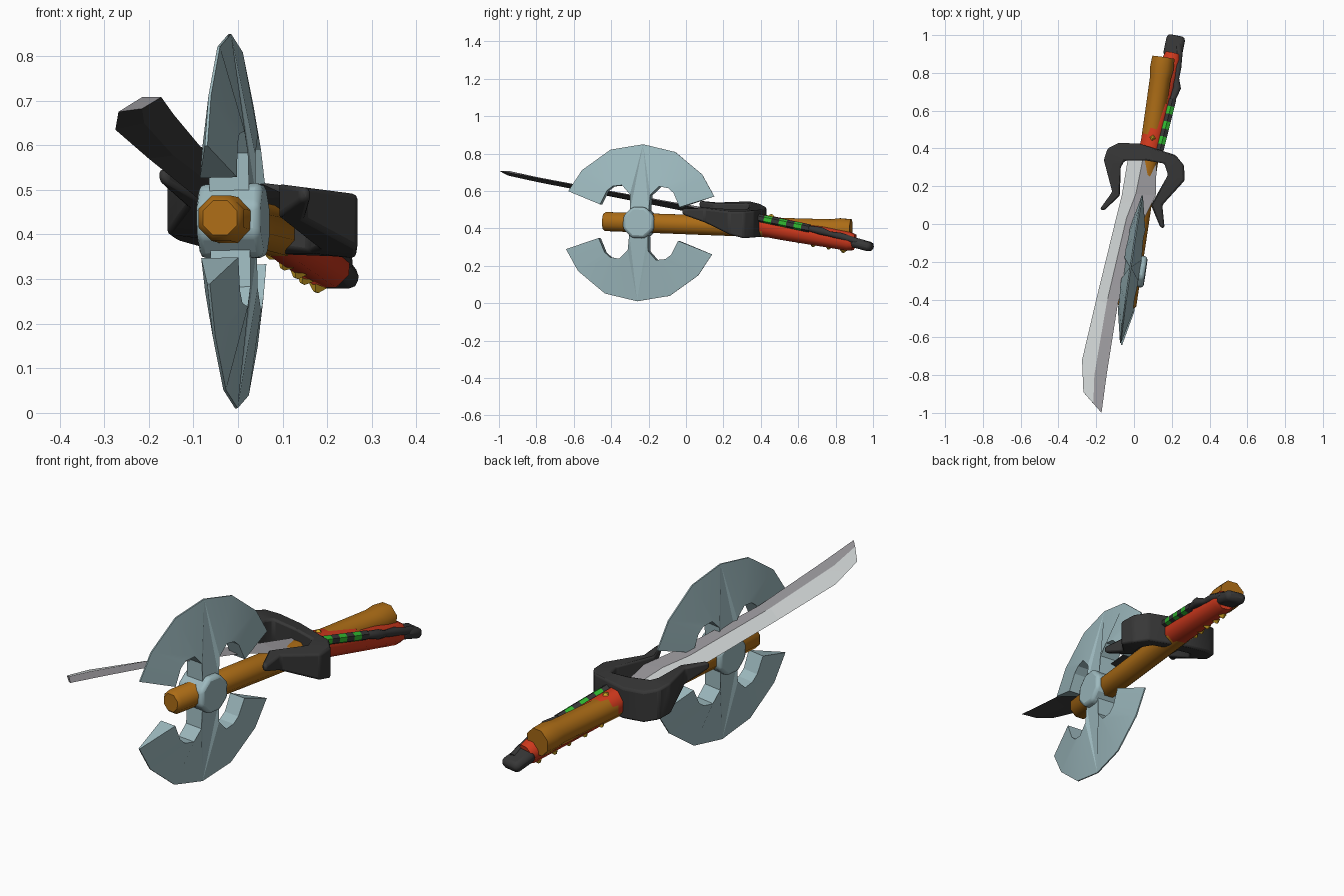
import bpy, bmesh, math
from mathutils import Vector, Matrix

cube = bpy.data.objects.get("Cube")
if cube:
    bpy.data.objects.remove(cube, do_unlink=True)


def material(name, rgb):
    m = bpy.data.materials.new(name)
    m.use_nodes = True
    m.diffuse_color = (*rgb, 1)
    m.node_tree.nodes["Principled BSDF"].inputs["Base Color"].default_value = (*rgb, 1)
    return m


STEEL = material("pale blue steel", (.34, .49, .52))
WOOD = material("orange brown wood", (.41, .15, .008))
RED = material("red wrap", (.62, .04, .012))
BLACK = material("black metal", (.038, .038, .038))
SILVER = material("light silver", (.60, .63, .63))
GREY = material("grey silver", (.34, .33, .35))
DARK = material("dark underside", (.06, .06, .06))
GREEN = material("green band", (.03, .48, .03))
YELLOW = material("yellow stud", (.72, .42, .02))


def finish(name, bm, mats, matrix=None, smooth=35):
    bmesh.ops.remove_doubles(bm, verts=bm.verts, dist=1e-5)
    bmesh.ops.recalc_face_normals(bm, faces=bm.faces)
    me = bpy.data.meshes.new(name)
    bm.to_mesh(me)
    bm.free()
    if matrix:
        me.transform(matrix)
    for m in mats:
        me.materials.append(m)
    ob = bpy.data.objects.new(name, me)
    bpy.context.collection.objects.link(ob)
    bpy.ops.object.select_all(action='DESELECT')
    ob.select_set(True)
    bpy.context.view_layer.objects.active = ob
    bpy.ops.object.shade_smooth_by_angle(angle=math.radians(smooth))
    return ob


def bevel(ob, width, segments=2):
    b = ob.modifiers.new("soft edges", 'BEVEL')
    b.width, b.segments, b.limit_method = width, segments, 'ANGLE'


def tube(name, path, radii, mat, sides=8):
    """Closed tube through a list of points."""
    bm = bmesh.new()
    pts = [Vector(p) for p in path]
    rings = []
    for i, p in enumerate(pts):
        d = (pts[min(i + 1, len(pts) - 1)] - pts[max(i - 1, 0)]).normalized()
        a = Vector((0, 0, 1)).cross(d).normalized()
        b = d.cross(a)
        angles = [math.tau * (k + .5) / sides for k in range(sides)]
        rings.append([bm.verts.new(p + radii[i] * (a * math.cos(t) + b * math.sin(t)))
                      for t in angles])
    for r, s in zip(rings, rings[1:]):
        for k in range(sides):
            n = (k + 1) % sides
            bm.faces.new((r[k], r[n], s[n], s[k]))
    bm.faces.new(rings[0])
    bm.faces.new(rings[-1])
    return finish(name, bm, [mat], smooth=50)


# Axe frame: y runs along the handle, z up through the blades
U = Vector((.148, 1, -.036)).normalized()
W = U.cross(Vector((-.018, .035, 1))).normalized()
V = W.cross(U)
AXE = Matrix((W, U, V)).transposed().to_4x4()
AXE.translation = (-.011, -.245, .43)

# Axe handle
shape = [(-.2, .042), (-.185, .055), (.3, .057), (.8, .058), (1.03, .06), (1.08, .068), (1.14, .064)]
tube("axe_handle", [AXE @ Vector((0, u, 0)) for u, r in shape], [r for u, r in shape], WOOD)

# Axe hub
bm = bmesh.new()
bmesh.ops.create_cone(bm, cap_ends=True, segments=8, radius1=.09, radius2=.09, depth=.145,
                      matrix=Matrix.Rotation(math.pi / 2, 4, 'Y') @ Matrix.Rotation(math.pi / 8, 4, 'Z'))
bevel(finish("axe_hub", bm, [STEEL], AXE), .015)

# Axe blades: a wedge-section half fan, mirrored front/back and up/down
inner = [(0, .06), (.05, .06), (.055, .15), (.1, .197), (.15, .19), (.18, .165), (.215, .09)]
arc = [(0, .42), (.175, .385), (.325, .27), (.395, .155)]
outer = [arc[i] for i in (0, 0, 0, 1, 2, 2, 3)]


def half_thick(p):
    return max(.003, min(.045, .045 * (.42 - math.hypot(*p)) / .2))


def fan(name, up):
    bm = bmesh.new()

    def face(pts):
        unique = list(dict.fromkeys(pts))
        if len(unique) > 2:
            bm.faces.new([bm.verts.new(p) for p in unique])

    for su in (-1, 1):
        def vert(p, side):
            return (side * half_thick(p), su * p[0], up * p[1])
        for i in range(len(inner) - 1):
            a, b, c, d = inner[i], inner[i + 1], outer[i + 1], outer[i]
            for side in (-1, 1):
                face([vert(p, side) for p in (a, b, c, d)])
            for p, q in ((a, b), (c, d)):
                if p != q:
                    face([vert(p, -1), vert(q, -1), vert(q, 1), vert(p, 1)])
        p, q = inner[-1], outer[-1]
        face([vert(p, -1), vert(q, -1), vert(q, 1), vert(p, 1)])
    finish(name, bm, [STEEL], AXE, 25)


fan("upper_axe_blade", 1)
fan("lower_axe_blade", -1)

# Sword blade: left edge, ridge and right edge at each station
stations = [
    ((-.268, -.89, .675), (-.215, -.95, .695), (-.172, -1, .708)),
    ((-.275, -.72, .635), (-.21, -.8, .662), (-.145, -.8, .67)),
    ((-.2, -.4, .57), (-.145, -.42, .59), (-.085, -.42, .598)),
    ((-.095, .03, .485), (-.04, .03, .51), (.03, -.02, .525)),
    ((-.065, .15, .46), (.01, .16, .49), (.115, .15, .485)),
    ((-.03, .36, .425), (.05, .36, .45), (.12, .34, .435))]
bm = bmesh.new()
rows = []
for left, mid, right in stations:
    up = Vector((0, 0, .013))
    rows.append([bm.verts.new(p) for p in
                 (left, Vector(mid) + up, right, Vector(mid) - up)])
for r, s in zip(rows, rows[1:]):
    for k in range(4):
        n = (k + 1) % 4
        f = bm.faces.new((r[k], r[n], s[n], s[k]))
        f.material_index = (0, 1, 2, 2)[k]
for r in (rows[0], rows[-1]):
    bm.faces.new(r).material_index = 1
finish("sword_blade", bm, [SILVER, GREY, DARK], smooth=5)

# Sword guard: curved horns, tall at the back and thin at the tips
outline = [(-.18, .08), (-.115, .17), (-.16, .34), (-.14, .4), (-.08, .43), (.03, .425),
           (.22, .365), (.265, .31), (.268, .23), (.15, .1), (.162, -.02), (.14, -.02),
           (.09, .1), (.18, .26), (.16, .32), (.07, .335), (-.05, .335), (-.07, .3),
           (-.075, .15), (-.16, .07)]
bm = bmesh.new()
top, bottom = [], []
for x, y in outline:
    z = .525 - .13 * x - max(0, y - .36) * .3
    tip = .08 if x < 0 else -.02
    t = min(1, max(0, (y - tip) / (.29 - tip)))
    top.append(bm.verts.new((x, y, z)))
    bottom.append(bm.verts.new((x, y, z - .03 - .115 * t)))
bm.faces.new(top)
bm.faces.new(bottom)
for i in range(len(outline)):
    j = (i + 1) % len(outline)
    bm.faces.new((top[i], top[j], bottom[j], bottom[i]))
bmesh.ops.triangulate(bm, faces=[f for f in bm.faces if len(f.verts) > 4])
bevel(finish("sword_guard", bm, [BLACK]), .01)

# Sword grip
A, B = Vector((.075, .36, .425)), Vector((.208, .9, .325))
tube("sword_grip", [A, A.lerp(B, .3), A.lerp(B, .95), B], [.062, .062, .054, .045], RED)

# Banded strip along the side of the grip
strip_a, strip_b = Vector((.135, .38, .457)), Vector((.205, .66, .4))
for i in range(7):
    tube("side_band_%d" % (i + 1), [strip_a.lerp(strip_b, i / 7), strip_a.lerp(strip_b, (i + 1) / 7)],
         [.022, .022], (BLACK, GREEN)[i % 2], 6)
tube("side_rail", [strip_b, (.228, .72, .387), (.225, .77, .37), (.232, .83, .358), (.24, .9, .335),
                   (.235, .95, .32)],
     [.016, .022, .015, .02, .018, .02], BLACK)

# Pommel
bm = bmesh.new()
bmesh.ops.create_cube(bm, size=1, matrix=Matrix.Translation((.213, .94, .313))
                      @ Matrix.Rotation(-.2, 4, 'Z') @ Matrix.Rotation(-.25, 4, 'X')
                      @ Matrix.Diagonal((.1, .12, .05, 1)))
bevel(finish("pommel", bm, [BLACK]), .02)

# Diamond studs on the wrap
axis = (B - A).normalized()
side = axis.cross(Vector((0, 0, 1))).normalized()
rise = side.cross(axis)
for i, (t, angle) in enumerate([(.16, 90), (.3, 225), (.45, 240), (.6, 250), (.75, 245), (.9, 255)]):
    a = math.radians(angle)
    out = side * math.cos(a) + rise * math.sin(a)
    frame = Matrix((axis, out.cross(axis), out)).transposed().to_4x4()
    frame.translation = A.lerp(B, t) + out * .06
    bm = bmesh.new()
    bmesh.ops.create_cone(bm, cap_ends=True, segments=4, radius1=.022, radius2=.006, depth=.016)
    finish("stud_%d" % (i + 1), bm, [YELLOW], frame)
